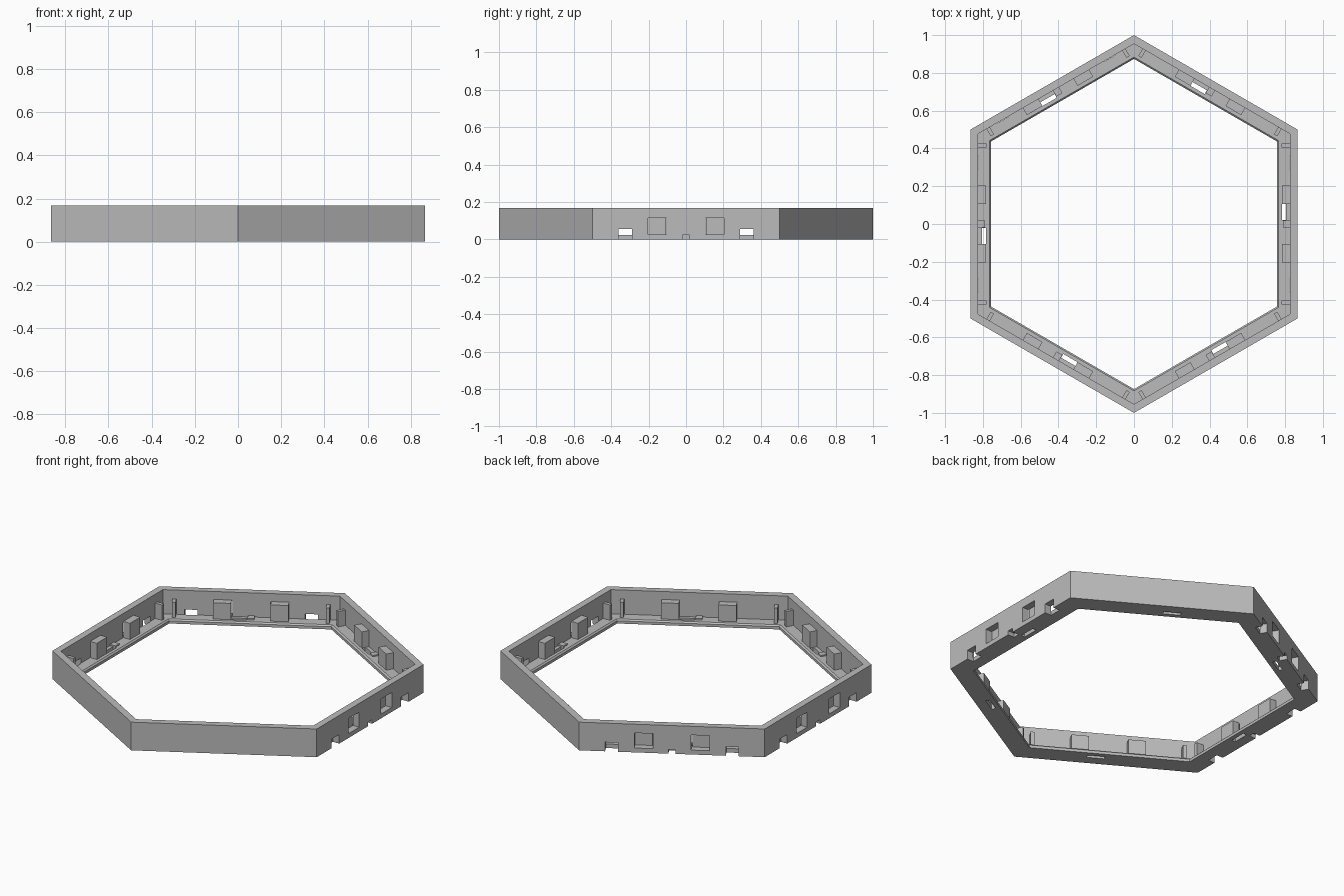
import bpy, bmesh, math
from mathutils import Matrix

cube = bpy.data.objects.get("Cube")
if cube:
    bpy.data.objects.remove(cube)

APOTHEM, WALL, INNER = 0.866, 0.826, 0.757
HEIGHT, FLOOR = 0.167, 0.024
SOCKET_SIDES = (0, 2, 3)   # sides with openings in the outer wall

grey = bpy.data.materials.new("plain grey")
grey.use_nodes = True
grey.diffuse_color = (0.5, 0.5, 0.5, 1)
grey.node_tree.nodes["Principled BSDF"].inputs["Base Color"].default_value = (0.5, 0.5, 0.5, 1)


def make_object(name, bm):
    bmesh.ops.recalc_face_normals(bm, faces=bm.faces)
    mesh = bpy.data.meshes.new(name)
    bm.to_mesh(mesh)
    bm.free()
    mesh.materials.append(grey)
    obj = bpy.data.objects.new(name, mesh)
    bpy.context.collection.objects.link(obj)
    return obj


def add_box(bm, side, radial, along, z):
    """Box on one side of the hexagon, given as (low, high) ranges."""
    spans = (radial, along, z)
    centre = [(a + b) / 2 for a, b in spans]
    size = [b - a for a, b in spans]
    matrix = (Matrix.Rotation(math.radians(60 * side), 4, "Z")
              @ Matrix.Translation(centre) @ Matrix.Diagonal((*size, 1)))
    bmesh.ops.create_cube(bm, size=1, matrix=matrix)


def around(mid, width):
    return (mid - width / 2, mid + width / 2)


# Hexagonal frame: L-shaped section swept round six corners
profile = [(APOTHEM, 0), (APOTHEM, HEIGHT), (WALL, HEIGHT), (WALL, FLOOR),
           (INNER + 0.008, FLOOR), (INNER, FLOOR - 0.008), (INNER, 0)]
bm = bmesh.new()
rings = []
for k in range(6):
    angle = math.radians(60 * k + 30)
    rings.append([bm.verts.new((r / math.cos(math.pi / 6) * math.cos(angle),
                                r / math.cos(math.pi / 6) * math.sin(angle), z))
                  for r, z in profile])
for k in range(6):
    a, b = rings[k], rings[(k + 1) % 6]
    for i in range(len(profile)):
        j = (i + 1) % len(profile)
        bm.faces.new((a[i], a[j], b[j], b[i]))
frame = make_object("hexagonal_frame", bm)

# Cutters: floor slots on all sides, wall openings on the socket sides
bm = bmesh.new()
for side in range(6):
    add_box(bm, side, (0.783, 0.806), (0.02, 0.115), (-0.05, 0.05))
    if side in SOCKET_SIDES:
        through = (WALL - 0.002, 0.9)
        add_box(bm, side, through, around(0, 0.038), (-0.05, FLOOR))
        for sign in (-1, 1):
            add_box(bm, side, through, around(sign * 0.325, 0.07), (-0.05, 0.054))
            add_box(bm, side, through, around(sign * 0.153, 0.1), (0.026, 0.115))
cutter = make_object("opening_cutter", bm)
cutter.hide_render = True

cut = frame.modifiers.new("openings", "BOOLEAN")
cut.operation = "DIFFERENCE"
cut.solver = "EXACT"
cut.object = cutter
bpy.context.view_layer.update()
depsgraph = bpy.context.evaluated_depsgraph_get()
cut_mesh = bpy.data.meshes.new_from_object(frame.evaluated_get(depsgraph))
frame.modifiers.clear()
frame.data = cut_mesh
bpy.data.objects.remove(cutter)

# Upright plates, end ribs and centre stops along the inside
plates, ribs, stops = bmesh.new(), bmesh.new(), bmesh.new()
for side in range(6):
    add_box(stops, side, (0.79, WALL), around(0, 0.036), (FLOOR - 0.002, FLOOR + 0.008))
    for sign in (-1, 1):
        add_box(plates, side, (0.783, WALL), around(sign * 0.155, 0.096), (FLOOR - 0.002, 0.12))
        add_box(ribs, side, (0.782, WALL), around(sign * 0.415, 0.02), (FLOOR - 0.002, 0.115))
make_object("inner_plates", plates)
make_object("end_ribs", ribs)
make_object("centre_stops", stops)
